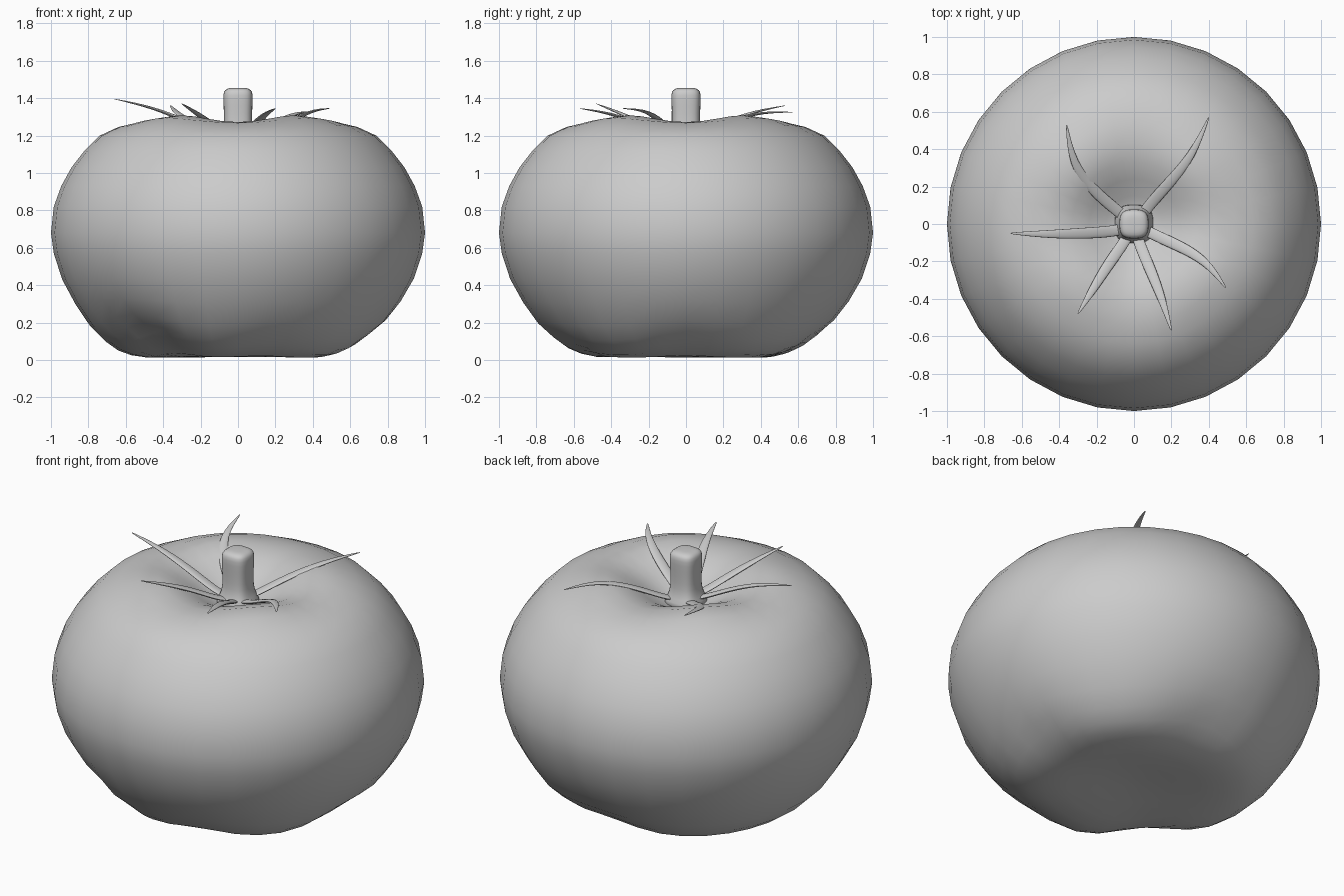
import bpy, bmesh, math
from mathutils import Vector

if "Cube" in bpy.data.objects:
    bpy.data.objects.remove(bpy.data.objects["Cube"])


def loft(name, rings, levels=0):
    """Skin a stack of equal-sized point rings and cap both ends."""
    bm = bmesh.new()
    loops = [[bm.verts.new(p) for p in ring] for ring in rings]
    n = len(loops[0])
    for a, b in zip(loops, loops[1:]):
        for i in range(n):
            j = (i + 1) % n
            bm.faces.new((a[i], a[j], b[j], b[i]))
    for loop in (loops[0], loops[-1]):
        c = bm.verts.new(sum((v.co for v in loop), Vector()) / n)
        for i in range(n):
            bm.faces.new((loop[i], loop[(i + 1) % n], c))
    bmesh.ops.recalc_face_normals(bm, faces=bm.faces)
    for f in bm.faces:
        f.smooth = True
    me = bpy.data.meshes.new(name)
    bm.to_mesh(me)
    bm.free()
    ob = bpy.data.objects.new(name, me)
    bpy.context.collection.objects.link(ob)
    if levels:
        m = ob.modifiers.new("smooth", 'SUBSURF')
        m.levels = m.render_levels = levels
    return ob


def bump(x, centre, width):
    return math.exp(-((x - centre) / width) ** 2)


def angle_gap(a, deg):
    return (a - math.radians(deg) + math.pi) % (2 * math.pi) - math.pi


# Fruit: lathed profile with a lobed top rim and a dented, uneven underside
profile = [(.05, .04), (.2, .03), (.36, .015), (.48, .012), (.57, .025), (.64, .05),
           (.71, .10), (.79, .18), (.87, .30), (.94, .43), (.985, .57), (1, .68),
           (.985, .82), (.945, .93), (.89, 1.03), (.82, 1.12), (.74, 1.20),
           (.64, 1.25), (.54, 1.28), (.43, 1.29), (.33, 1.265), (.24, 1.22),
           (.15, 1.165), (.08, 1.14), (.02, 1.13)]


def fruit_point(r, z, a):
    if z > 1.1:
        z -= .018 * math.cos(4 * a) * bump(r, .43, .18)
    elif z < .5:
        w = bump(r, .68, .17)
        z += .10 * w * bump(angle_gap(a, 225), 0, .35)
        z += .05 * w * bump(angle_gap(a, 85), 0, .4)
        z += .05 * w * bump(angle_gap(a, 0), 0, .35)
        z += .04 * w * bump(angle_gap(a, 285), 0, .35)
    return (r * math.cos(a), r * math.sin(a), z)


loft("fruit", [[fruit_point(r, z, 2 * math.pi * i / 32) for i in range(32)]
               for r, z in profile])


# Stem: rounded square post with a flared foot
def square_ring(h, z, n=16):
    ring = []
    for i in range(n):
        a = 2 * math.pi * i / n
        c, s = math.cos(a), math.sin(a)
        k = h / (abs(c) ** 4 + abs(s) ** 4) ** .25
        ring.append((k * c, k * s, z))
    return ring


loft("stem", [square_ring(h, z) for h, z in
              [(.11, 1.13), (.10, 1.17), (.078, 1.21), (.074, 1.28), (.077, 1.36),
               (.080, 1.42), (.072, 1.445), (.045, 1.455)]], 1)

# Sepals: tapered flattened blades rising out of the dimple
sepals = [
    [(-.04, .03, 1.17), (-.10, .08, 1.19), (-.22, .18, 1.25), (-.33, .32, 1.32), (-.36, .53, 1.36)],
    [(.04, .04, 1.17), (.08, .10, 1.19), (.18, .21, 1.26), (.31, .36, 1.325), (.40, .57, 1.325)],
    [(-.04, -.02, 1.17), (-.11, -.04, 1.19), (-.26, -.05, 1.27), (-.45, -.055, 1.35), (-.66, -.05, 1.395)],
    [(-.02, -.04, 1.17), (-.06, -.11, 1.19), (-.14, -.22, 1.26), (-.22, -.35, 1.32), (-.30, -.48, 1.37)],
    [(.01, -.04, 1.17), (.03, -.11, 1.19), (.09, -.25, 1.26), (.15, -.40, 1.32), (.20, -.57, 1.345)],
    [(.04, -.02, 1.17), (.11, -.06, 1.19), (.25, -.12, 1.26), (.39, -.20, 1.335), (.49, -.34, 1.345)],
]
widths = [.035, .036, .036, .027, .006]
for k, path in enumerate(sepals):
    pts = [Vector(p) for p in path]
    rings = []
    for i, p in enumerate(pts):
        t = (pts[min(i + 1, 4)] - pts[max(i - 1, 0)]).normalized()
        side = t.cross(Vector((0, 0, 1))).normalized()
        up = side.cross(t)
        w = widths[i]
        rings.append([p + side * w * math.cos(a) + up * .35 * w * math.sin(a)
                      for a in (math.pi * j / 3 for j in range(6))])
    loft(f"sepal_{k + 1}", rings, 2)
